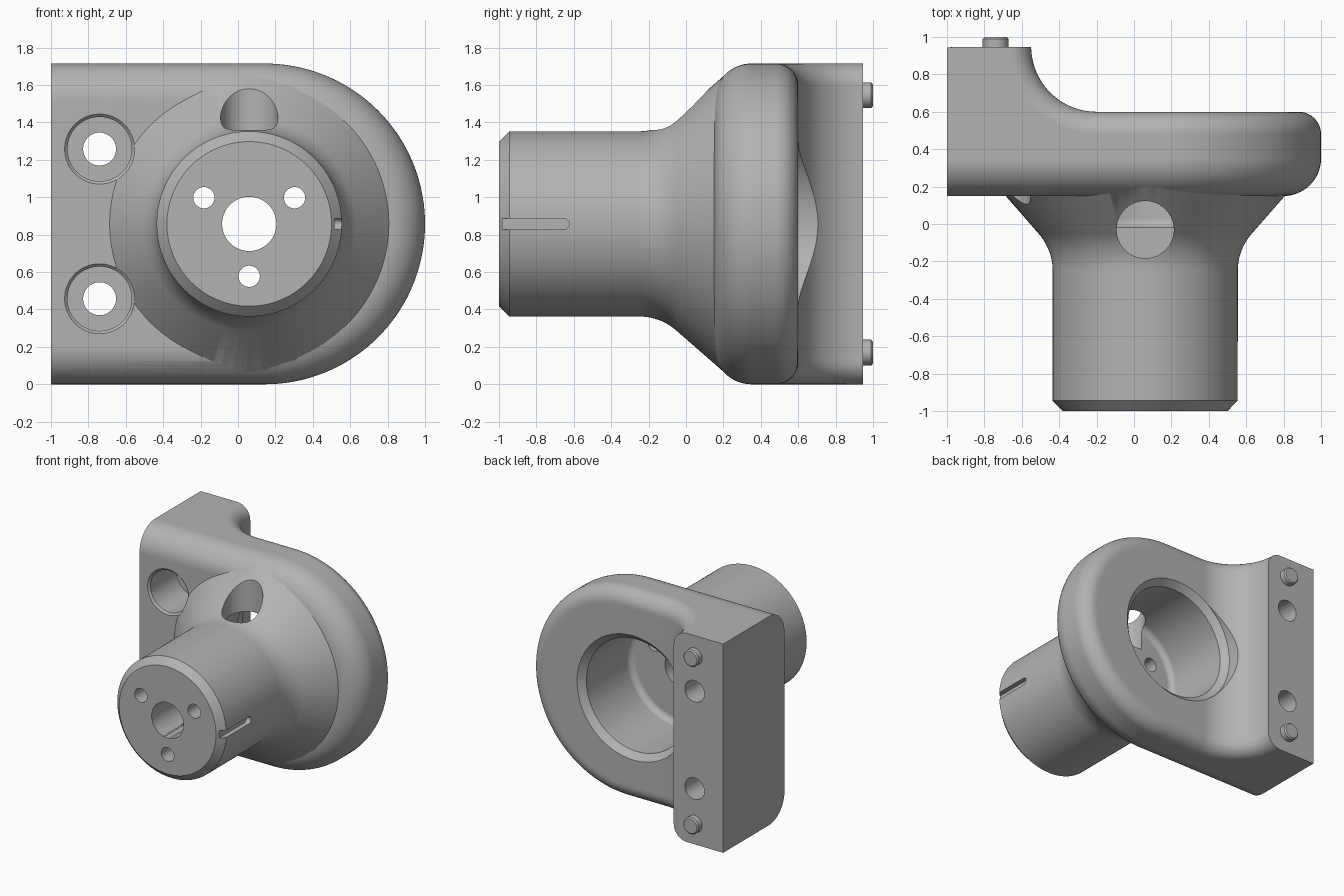
import bpy, bmesh
from math import sin, cos, pi, sqrt, radians
from mathutils import Matrix

cube = bpy.data.objects.get("Cube")
if cube:
    bpy.data.objects.remove(cube, do_unlink=True)

AX, AZ = 0.06, 0.8575           # barrel axis
HALF, CX = 0.8575, 0.1425       # flange radius and arc centre
FRONT, BACK, PAD = 0.15, 0.6, 0.945

steel = bpy.data.materials.new("grey_metal")
steel.use_nodes = True
grey = (0.45, 0.45, 0.45, 1)
steel.diffuse_color = grey
steel.node_tree.nodes["Principled BSDF"].inputs["Base Color"].default_value = grey


def finish(bm, name):
    bmesh.ops.remove_doubles(bm, verts=bm.verts, dist=1e-5)
    bmesh.ops.dissolve_degenerate(bm, dist=1e-6, edges=bm.edges)
    bmesh.ops.recalc_face_normals(bm, faces=bm.faces)
    mesh = bpy.data.meshes.new(name)
    bm.to_mesh(mesh)
    bm.free()
    mesh.materials.append(steel)
    obj = bpy.data.objects.new(name, mesh)
    bpy.context.collection.objects.link(obj)
    return obj


def skin(bm, rows):
    """Quads between neighbouring rows of points."""
    grid = [[bm.verts.new(p) for p in row] for row in rows]
    for a, b in zip(grid, grid[1:]):
        for i in range(len(a) - 1):
            bm.faces.new((a[i], a[i + 1], b[i + 1], b[i]))
    return grid


def lathe(name, profile, x, z, seg=96):
    """Turn (radius, y) points around an axis parallel to y."""
    bm = bmesh.new()
    rings = []
    for r, y in profile:
        if r == 0:
            rings.append([bm.verts.new((x, y, z))] * seg)
        else:
            rings.append([bm.verts.new((x + r * cos(2 * pi * k / seg), y,
                                        z + r * sin(2 * pi * k / seg))) for k in range(seg)])
    for a, b in zip(rings, rings[1:]):
        for k in range(seg):
            n = (k + 1) % seg
            bm.faces.new(list(dict.fromkeys((a[k], a[n], b[n], b[k]))))
    return finish(bm, name)


def rod(name, r, y0, y1, x, z, seg=48):
    return lathe(name, [(0, y0), (r, y0), (r, y1), (0, y1)], x, z, seg)


def combine(target, tool, operation):
    mod = target.modifiers.new(operation.lower(), 'BOOLEAN')
    mod.operation, mod.solver, mod.object = operation, 'EXACT', tool
    bpy.context.view_layer.objects.active = target
    bpy.ops.object.modifier_apply(modifier=mod.name)
    bpy.data.objects.remove(tool, do_unlink=True)


def inset(d, r):
    """Setback of a rounded edge of radius r at depth d below it."""
    return r - sqrt(max(r * r - (r - d) ** 2, 0)) if d < r else 0


# Flange with mounting pad: rounded slices stacked in z
depths = [0.2 * (1 - cos(pi / 2 * i / 16)) for i in range(17)] + [0.4, 0.6, HALF]
edges = [(HALF - d, FRONT + inset(d, 0.2), inset(d, 0.12)) for d in depths]


def slice_row(z, front, o):
    cove_x, cove_y, r = -0.2, 0.95, 0.35 + o
    start = pi + math_asin_safe((cove_y - PAD) / r)
    arc = [start + (1.5 * pi - start) * i / 24 for i in range(25)]
    row = [(CX, front, z), (-1, front, z), (-1, PAD, z)]
    row += [(cove_x + r * cos(t), cove_y + r * sin(t), z) for t in arc]
    return row + [(CX, BACK - o, z)]


def math_asin_safe(v):
    return max(-1.0, min(1.0, v))   # small angles only


bm = bmesh.new()
rows = [slice_row(AZ + h, f, o) for h, f, o in edges]
rows += [slice_row(AZ - h, f, o) for h, f, o in reversed(edges[:-1])]
grid = skin(bm, rows)
bm.faces.new(grid[0])
bm.faces.new(grid[-1])
# Round end of the flange: half turn of the same section
section = [(h, f) for h, f, o in reversed(edges)] + [(h, BACK - o) for h, f, o in edges]
turns = [pi / 2 - pi * k / 72 for k in range(73)]
skin(bm, [[(CX + h * cos(t), y, AZ + h * sin(t)) for h, y in section] for t in turns])
body = finish(bm, "bracket_body")

# Barrel with chamfered nose, flared into the flange
flare = [radians(41 * i / 12) for i in range(13)]
barrel = lathe("barrel", [(0, -1), (0.44, -1), (0.495, -0.945)]
               + [(0.495 + 0.3 * (1 - cos(t)), -0.25 + 0.3 * sin(t)) for t in flare]
               + [(0.79, 0.2), (0.7, 0.3), (0, 0.3)], AX, AZ, 128)
combine(body, barrel, 'UNION')

# Rear cavity with rounded floor corner and chamfered mouth
corner = [pi / 2 * i / 8 for i in range(9)]
cavity = lathe("cavity", [(0, -0.02)]
               + [(0.41 + 0.05 * sin(t), 0.03 - 0.05 * cos(t)) for t in corner]
               + [(0.46, 0.55), (0.51, 0.6), (0.51, 1.1), (0, 1.1)], AX, AZ, 128)
combine(body, cavity, 'DIFFERENCE')

# Centre hole and three small holes through the nose
combine(body, rod("centre_hole", 0.145, -1.1, 0.1, AX, AZ, 64), 'DIFFERENCE')
for a in (30, 150, 270):
    t = radians(a)
    hole = rod("small_hole", 0.057, -1.1, 0.1, AX + 0.28 * cos(t), AZ + 0.28 * sin(t), 32)
    combine(body, hole, 'DIFFERENCE')

# Counterbored mounting holes
for side in (-1, 1):
    bore = lathe("mounting_hole", [(0, -0.2), (0.187, -0.2), (0.187, FRONT), (0.172, FRONT + 0.015),
                                   (0.172, 0.5), (0.088, 0.5), (0.088, 1.1), (0, 1.1)],
                 -0.74, AZ + 0.4 * side, 64)
    combine(body, bore, 'DIFFERENCE')

# Cross hole drilled from the top into the flare
cross = rod("cross_hole", 0.153, 0, 0.9, 0, 0, 64)
cross.data.transform(Matrix.Translation((AX, -0.03, 1.1)) @ Matrix.Rotation(pi / 2, 4, 'X'))
combine(body, cross, 'DIFFERENCE')

# Key slot with a round end on the barrel side
bm = bmesh.new()
ends = [radians(-90 + 180 * i / 12) for i in range(13)]
outline = [(-1.1, AZ + 0.03), (-1.1, AZ - 0.03)]
outline += [(-0.655 + 0.03 * cos(t), AZ + 0.03 * sin(t)) for t in ends]
face = bm.faces.new([bm.verts.new((AX + 0.455, y, z)) for y, z in outline])
out = bmesh.ops.extrude_face_region(bm, geom=[face])
bmesh.ops.translate(bm, vec=(0.2, 0, 0),
                    verts=[g for g in out["geom"] if isinstance(g, bmesh.types.BMVert)])
combine(body, finish(bm, "key_slot"), 'DIFFERENCE')

# Locating pins on the pad
pins = []
for side, label in ((-1, "lower"), (1, "upper")):
    pins.append(lathe(label + "_locating_pin", [(0, 0.9), (0.069, 0.9), (0.069, 0.99),
                                                (0.059, 1.0), (0, 1.0)],
                      -0.74, AZ + 0.688 * side, 40))

# Smooth shading with crisp machined edges
for obj in [body] + pins:
    bpy.ops.object.select_all(action='DESELECT')
    obj.select_set(True)
    bpy.context.view_layer.objects.active = obj
    bpy.ops.object.shade_smooth_by_angle(angle=radians(25))
    weighted = obj.modifiers.new("even_normals", 'WEIGHTED_NORMAL')
    weighted.keep_sharp = True
